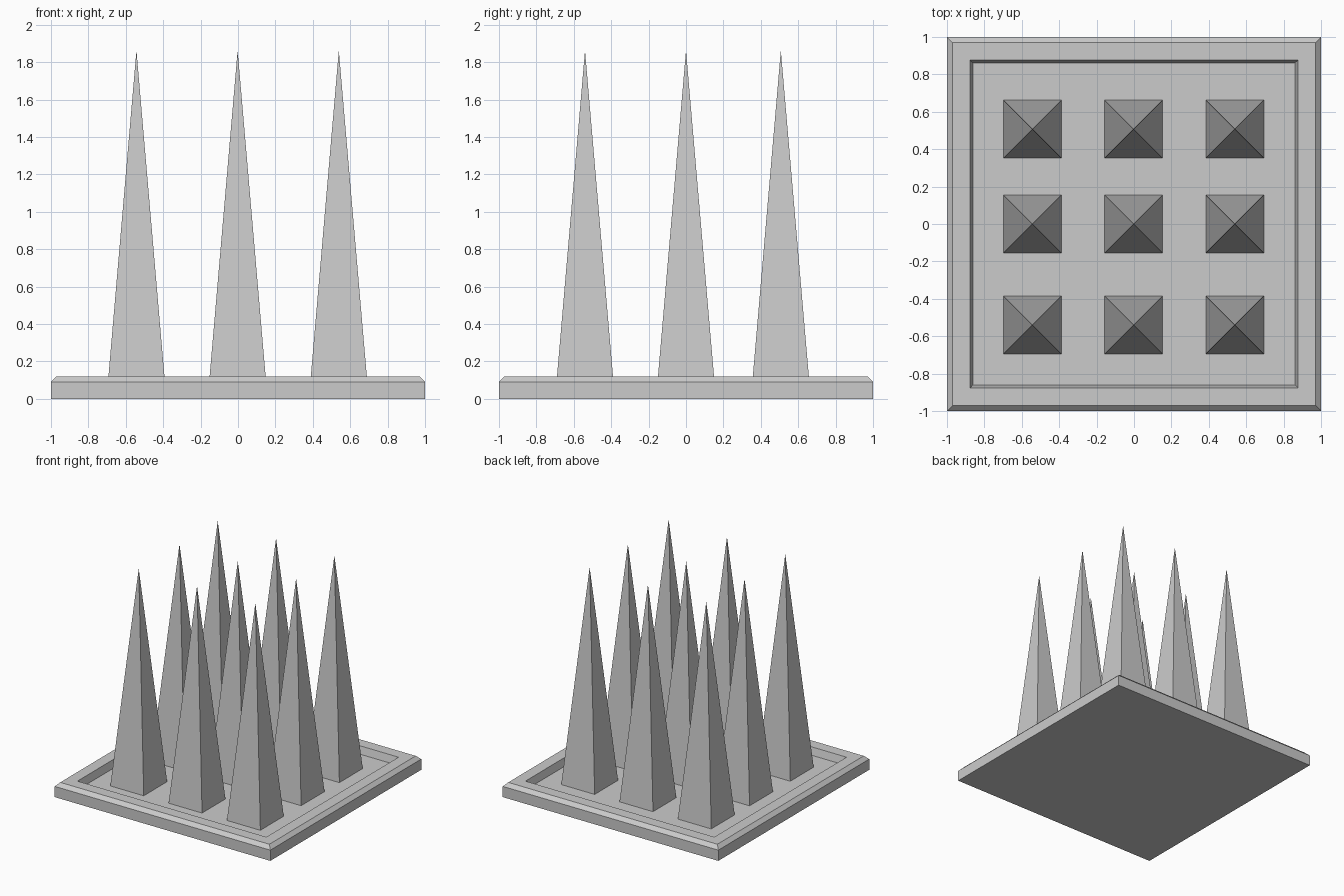
import bpy, bmesh

if "Cube" in bpy.data.objects:
    bpy.data.objects.remove(bpy.data.objects["Cube"])


def new_object(name, bm):
    bmesh.ops.recalc_face_normals(bm, faces=bm.faces)
    mesh = bpy.data.meshes.new(name)
    bm.to_mesh(mesh)
    bm.free()
    obj = bpy.data.objects.new(name, mesh)
    bpy.context.collection.objects.link(obj)
    return obj


def square_loft(name, profile):
    """Stack square rings given as (half width, z) and cap both ends."""
    bm = bmesh.new()
    rings = [[bm.verts.new((sx * h, sy * h, z))
              for sx, sy in ((-1, -1), (1, -1), (1, 1), (-1, 1))]
             for h, z in profile]
    for a, b in zip(rings, rings[1:]):
        for i in range(4):
            j = (i + 1) % 4
            bm.faces.new((a[i], a[j], b[j], b[i]))
    bm.faces.new(rings[0][::-1])
    bm.faces.new(rings[-1])
    return new_object(name, bm)


FLOOR, TIP = 0.058, 1.862

# Base plate: bevelled outer edge, flat rim, sunken floor
square_loft("base_tray", [(1.0, 0.0), (1.0, 0.09), (0.97, 0.12),
                          (0.876, 0.12), (0.861, FLOOR)])

# Spikes: four-sided pyramids in a 3 x 3 grid, back row slightly closer
bm = bmesh.new()
half = 0.155
base = [bm.verts.new((sx * half, sy * half, FLOOR))
        for sx, sy in ((-1, -1), (1, -1), (1, 1), (-1, 1))]
tip = bm.verts.new((0, 0, TIP))
bm.faces.new(base[::-1])
for i in range(4):
    bm.faces.new((base[i], base[(i + 1) % 4], tip))
first = new_object("spike", bm)

spots = [(x, y) for y in (-0.54, 0.0, 0.507) for x in (-0.543, -0.002, 0.539)]
for n, (x, y) in enumerate(spots):
    spike = first
    if n:
        spike = first.copy()
        bpy.context.collection.objects.link(spike)
    spike.name = f"spike_{n + 1}"
    spike.location = (x, y, 0)
